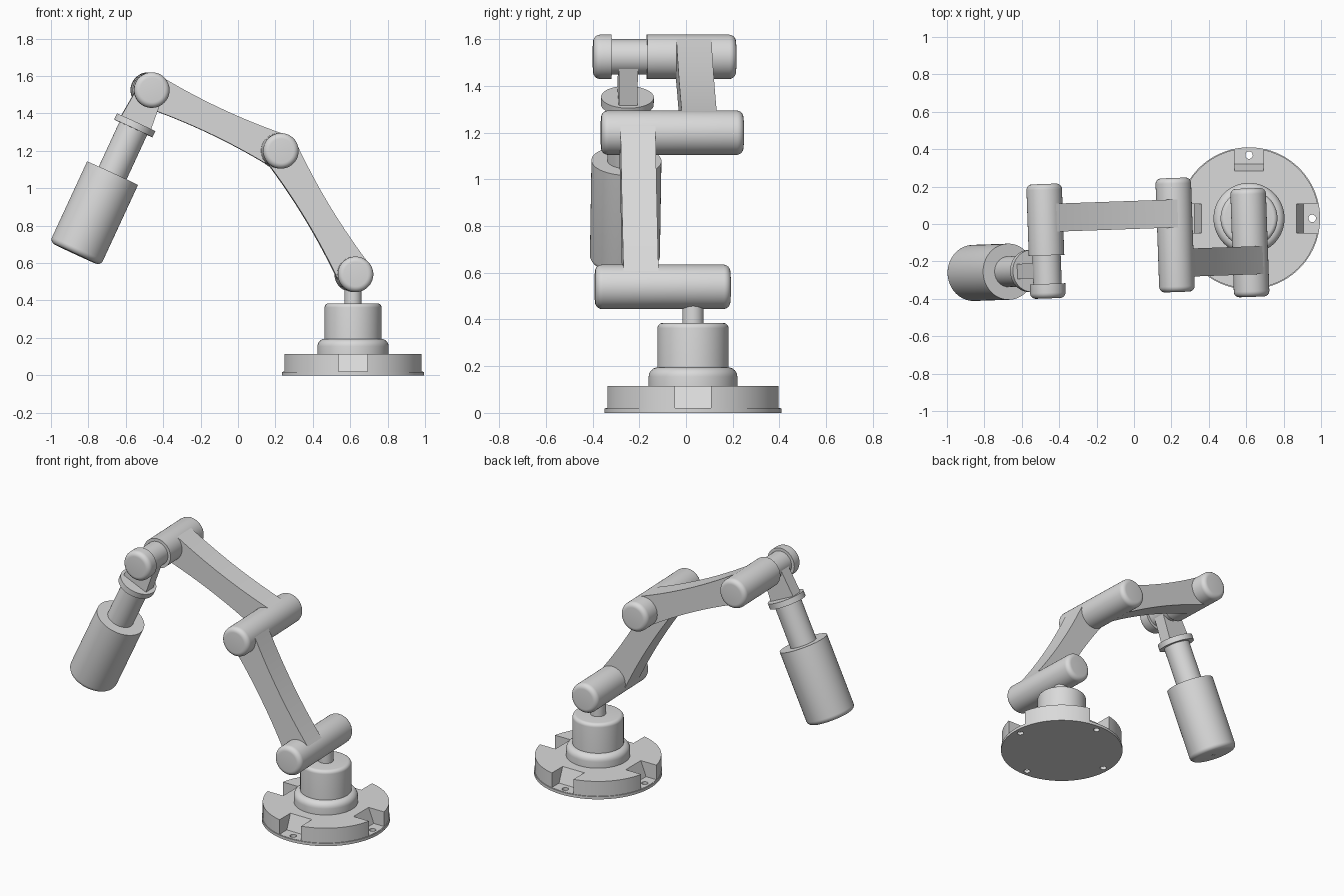
import bpy, bmesh, math
from mathutils import Matrix, Vector

if "Cube" in bpy.data.objects:
    bpy.data.objects.remove(bpy.data.objects["Cube"], do_unlink=True)

GREY = (0.7, 0.7, 0.7, 1)
metal = bpy.data.materials.new("light_grey_metal")
metal.use_nodes = True
metal.diffuse_color = GREY
metal.node_tree.nodes["Principled BSDF"].inputs["Base Color"].default_value = GREY


def make_object(name, bm, matrix):
    bmesh.ops.remove_doubles(bm, verts=bm.verts, dist=1e-5)
    bmesh.ops.recalc_face_normals(bm, faces=bm.faces)
    mesh = bpy.data.meshes.new(name)
    bm.to_mesh(mesh)
    bm.free()
    obj = bpy.data.objects.new(name, mesh)
    obj.matrix_world = matrix
    mesh.materials.append(metal)
    bpy.context.collection.objects.link(obj)
    return obj


def rounded(points, steps=6):
    """Turn (r, z, fillet) corners into a profile with rounded right angles."""
    out = []
    for i, (r, z, f) in enumerate(points):
        c = Vector((r, z))
        if not f:
            out.append(c)
            continue
        a = (Vector(points[i - 1][:2]) - c).normalized()
        b = (Vector(points[i + 1][:2]) - c).normalized()
        for k in range(steps + 1):
            t = math.pi / 2 * k / steps
            out.append(c + f * (a + b) - f * (b * math.cos(t) + a * math.sin(t)))
    return out


def lathe(name, points, matrix, sides=64):
    """Revolve a closed-on-axis profile around the local z axis."""
    bm = bmesh.new()
    prof = [bm.verts.new((p.x, 0, p.y)) for p in rounded(points)]
    edges = [bm.edges.new(pair) for pair in zip(prof, prof[1:])]
    bmesh.ops.spin(bm, geom=prof + edges, cent=(0, 0, 0), axis=(0, 0, 1),
                   angle=math.tau, steps=sides, use_merge=True)
    return make_object(name, bm, matrix)


def plate(name, outline, y0, y1, matrix):
    """Extrude an (x, z) outline from y0 to y1."""
    bm = bmesh.new()
    face = bm.faces.new([bm.verts.new((x, y0, z)) for x, z in outline])
    ext = bmesh.ops.extrude_face_region(bm, geom=[face])
    moved = [g for g in ext["geom"] if isinstance(g, bmesh.types.BMVert)]
    bmesh.ops.translate(bm, verts=moved, vec=(0, y1 - y0, 0))
    return make_object(name, bm, matrix)


def capsule(z0, z1, r, f0, f1):
    return [(0, z0, 0), (r, z0, f0), (r, z1, f1), (0, z1, 0)]


def cut(target, cutter):
    mod = target.modifiers.new("cut", 'BOOLEAN')
    mod.operation = 'DIFFERENCE'
    mod.solver = 'EXACT'
    mod.object = cutter
    bpy.context.view_layer.objects.active = target
    bpy.ops.object.modifier_apply(modifier=mod.name)
    bpy.data.objects.remove(cutter, do_unlink=True)


# Base disc with four slanted notches and bolt holes
BASE = Matrix.Translation((0.615, 0.03, 0))
base = lathe("base_disc", [(0, 0, 0), (0.38, 0, 0), (0.38, 0.018, 0), (0.375, 0.018, 0),
                           (0.375, 0.115, 0), (0, 0.115, 0)], BASE, 96)
NOTCH = [(0.292, 0.02), (0.5, 0.02), (0.5, 0.2), (0.221, 0.2)]
for i in range(4):
    turn = BASE @ Matrix.Rotation(i * math.pi / 2, 4, 'Z')
    cut(base, plate("notch_cutter", NOTCH, -0.078, 0.078, turn))
    cut(base, lathe("hole_cutter", capsule(-0.1, 0.1, 0.02, 0, 0),
                    turn @ Matrix.Translation((0.338, 0, 0)), 24))

# Pedestal on the base
lathe("base_collar", capsule(0.11, 0.195, 0.19, 0, 0.04), BASE)
lathe("pedestal", capsule(0.15, 0.385, 0.152, 0, 0.022), BASE)
lathe("pedestal_neck", capsule(0.37, 0.5, 0.046, 0, 0), BASE)

# Arm frame, swivelled slightly on the pedestal
ARM = BASE @ Matrix.Rotation(math.radians(2), 4, 'Z')
ALONG_Y = Matrix.Rotation(-math.pi / 2, 4, 'X')
SHOULDER, ELBOW, WRIST = (0.0, 0.54), (-0.398, 1.2), (-1.089, 1.525)
R = 0.095


def joint(name, pos, points):
    lathe(name, points, ARM @ Matrix.Translation((pos[0], 0, pos[1])) @ ALONG_Y)


joint("shoulder_joint", SHOULDER, capsule(-0.42, 0.16, R, 0.03, 0.03))
joint("elbow_joint", ELBOW, capsule(-0.38, 0.23, R, 0.03, 0.03))
joint("wrist_joint", WRIST, capsule(-0.16, 0.222, R, 0, 0.03))
joint("wrist_pin", WRIST, capsule(-0.34, -0.14, 0.076, 0, 0))
joint("wrist_cap", WRIST, capsule(-0.39, -0.312, R, 0.03, 0))


# Waisted arm links between the joints
def link(name, start, end, y0, y1, sag=0.021, steps=16):
    a, b = Vector(start), Vector(end)
    d = (b - a).normalized()
    n = Vector((-d.y, d.x))
    ts = [i / steps for i in range(steps + 1)]
    half = [0.0945 - sag * 4 * t * (1 - t) for t in ts]
    top = [a.lerp(b, t) + n * h for t, h in zip(ts, half)]
    low = [a.lerp(b, t) - n * h for t, h in zip(ts, half)]
    plate(name, top + low[::-1], y0, y1, ARM)


link("lower_arm_link", SHOULDER, ELBOW, -0.3, -0.15)
link("upper_arm_link", ELBOW, WRIST, -0.035, 0.115)

# Tool hanging from the wrist along its own tilted axis
TOOL = (ARM @ Matrix.Translation((WRIST[0], -0.24, WRIST[1]))
        @ Matrix.Rotation(math.atan2(-0.42, -0.907), 4, 'Y'))
plate("tool_bracket", [(-0.07, 0), (0.07, 0), (0.088, 0.2), (-0.088, 0.2)], -0.04, 0.04, TOOL)
lathe("tool_flange", capsule(0.19, 0.226, 0.113, 0, 0), TOOL)
lathe("tool_shaft", capsule(0.22, 0.5, 0.082, 0, 0), TOOL)
lathe("tool_body", [(0, 0.49, 0), (0.15, 0.49, 0), (0.15, 0.966, 0.03),
                    (0.012, 0.966, 0), (0.012, 0.94, 0), (0, 0.94, 0)], TOOL)

# Smooth round surfaces, keep sharp edges
bpy.ops.object.select_all(action='DESELECT')
for obj in bpy.context.collection.objects:
    if obj.type == 'MESH':
        obj.select_set(True)
        bpy.context.view_layer.objects.active = obj
bpy.ops.object.shade_smooth_by_angle(angle=math.radians(30))
